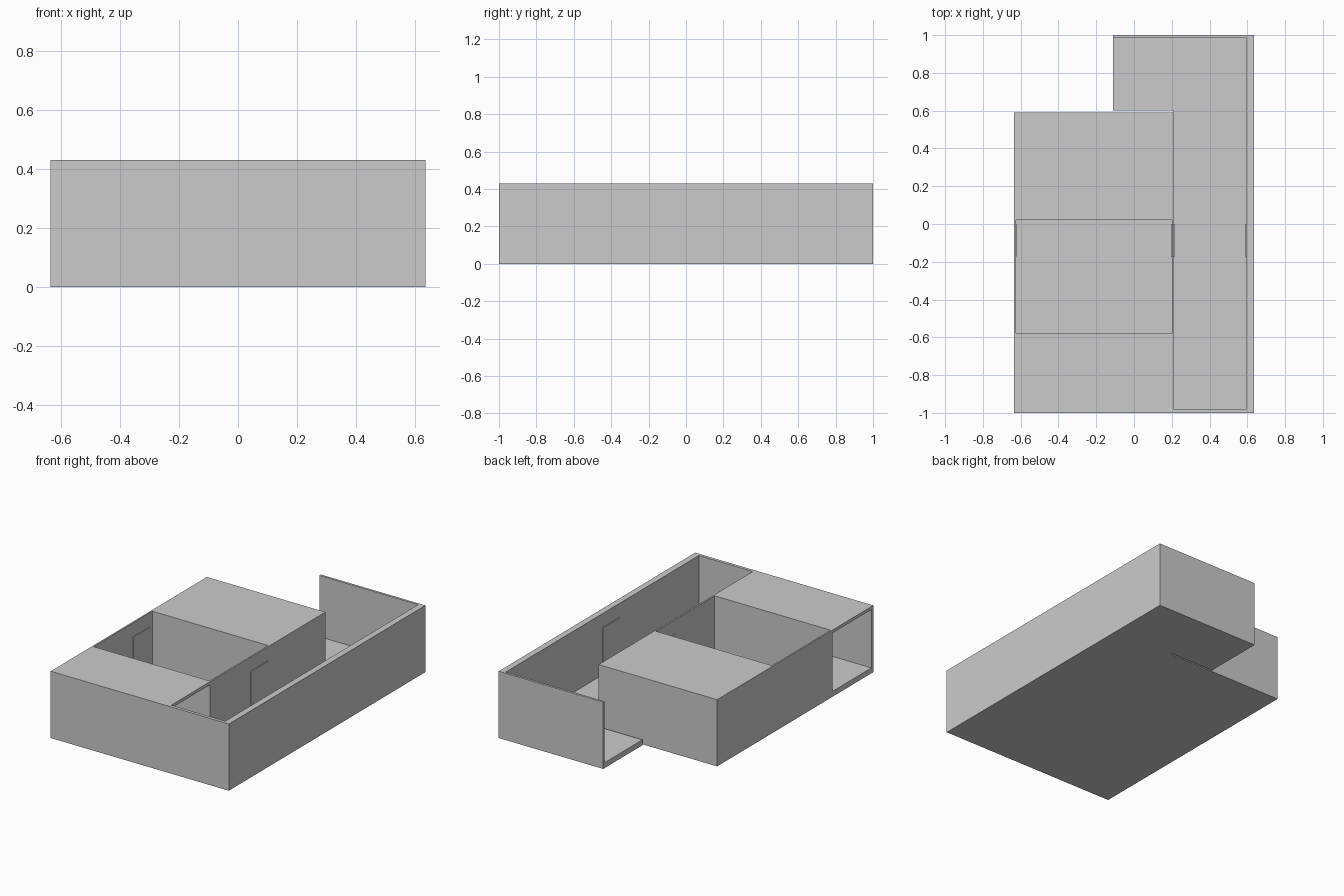
import bpy
import bmesh
from mathutils import Vector

if "Cube" in bpy.data.objects:
    bpy.data.objects.remove(bpy.data.objects["Cube"])

H = 0.43        # overall height
FLOOR = 0.035   # floor slab thickness
ROOF = 0.41     # underside of the passage roof
W, L = 0.635, 1.0


def box(name, x, y, z):
    """Flat-faced box given as (min, max) ranges."""
    bm = bmesh.new()
    bmesh.ops.create_cube(bm, size=1.0)
    lo, hi = Vector((x[0], y[0], z[0])), Vector((x[1], y[1], z[1]))
    for v in bm.verts:
        v.co = Vector([a + (c + 0.5) * (b - a) for a, b, c in zip(lo, hi, v.co)])
    me = bpy.data.meshes.new(name)
    bm.to_mesh(me)
    bm.free()
    ob = bpy.data.objects.new(name, me)
    bpy.context.collection.objects.link(ob)
    return ob


# Floors
box("main_floor", (-W, 0.21), (-L, 0.02), (0, FLOOR))
box("corridor_floor", (0.21, W), (-L, L), (0, FLOOR))
box("back_wing_floor", (-0.11, 0.21), (0.60, L), (0, FLOOR))

# Outer walls of the L-shaped corridor
box("front_wall", (-W, 0.595), (-L, -0.98), (FLOOR, H))
box("right_wall", (0.595, W), (-L, L), (FLOOR, H))
box("back_wall", (-0.11, 0.595), (0.985, L), (FLOOR, H))

# Closed back block
box("back_block", (-W, 0.21), (0.02, 0.59), (0, H))

# Open courtyard walls
box("courtyard_left_wall", (-W, -0.625), (-0.587, 0.02), (FLOOR, H))
box("courtyard_right_wall", (0.20, 0.21), (-0.587, 0.02), (FLOOR, H))
box("courtyard_front_wall", (-0.625, 0.20), (-0.587, -0.577), (FLOOR, H))

# Roof over the front passage, which is open at both ends
box("passage_roof", (-W, 0.21), (-0.98, -0.587), (ROOF, H))

# Thin door panels standing just proud of the walls
for name, x in (("left_door", (-0.626, -0.621)),
                ("middle_door", (0.196, 0.214)),
                ("right_door", (0.591, 0.596))):
    box(name, x, (-0.175, 0.0), (FLOOR, 0.34))
